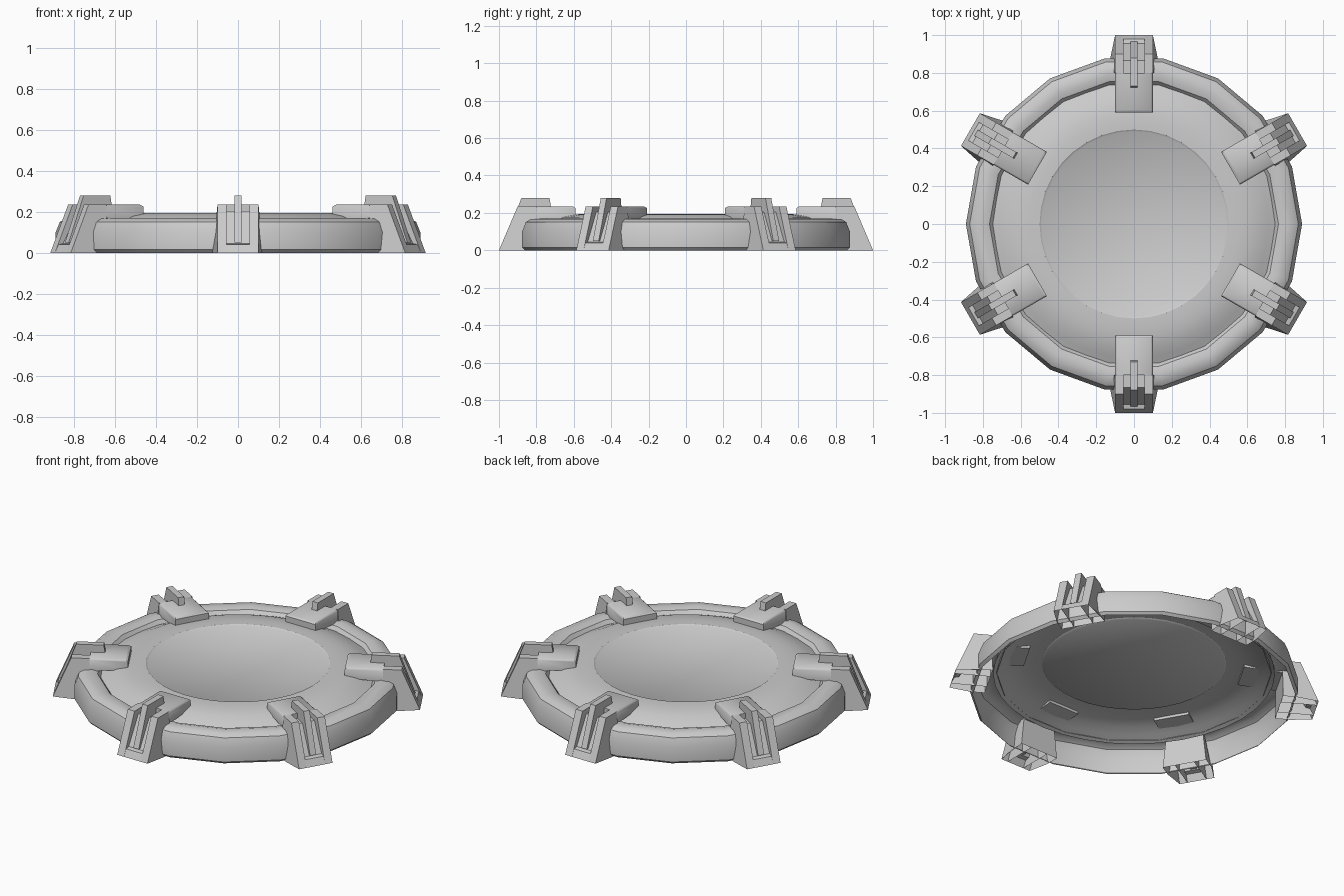
import bpy, bmesh, math
from mathutils import Matrix

cube = bpy.data.objects.get("Cube")
if cube:
    bpy.data.objects.remove(cube, do_unlink=True)

grey = bpy.data.materials.new("light_grey")
grey.use_nodes = True
COLOUR = (0.6, 0.6, 0.6, 1)
grey.diffuse_color = COLOUR
grey.node_tree.nodes["Principled BSDF"].inputs["Base Color"].default_value = COLOUR


def finish(bm, name, angle):
    mesh = bpy.data.meshes.new(name)
    bm.to_mesh(mesh)
    bm.free()
    mesh.materials.append(grey)
    obj = bpy.data.objects.new(name, mesh)
    bpy.context.collection.objects.link(obj)
    bpy.ops.object.select_all(action='DESELECT')
    obj.select_set(True)
    bpy.context.view_layer.objects.active = obj
    bpy.ops.object.shade_smooth_by_angle(angle=math.radians(angle))
    return obj


def revolve(name, profile, sides, angle, cap=False):
    """Open shell turned around z from outer to inner (radius, height) points."""
    bm = bmesh.new()
    loops = []
    for r, z in profile:
        turn = [2 * math.pi * i / sides for i in range(sides)]
        loops.append([bm.verts.new((r * math.cos(a), r * math.sin(a), z)) for a in turn])
    for low, high in zip(loops, loops[1:]):
        for i in range(sides):
            j = (i + 1) % sides
            bm.faces.new((low[i], low[j], high[j], high[i]))
    if cap:
        bm.faces.new(loops[-1])
    return finish(bm, name, angle)


def prism(bm, profile, left, right):
    """Closed (y, z) outline stretched between two side functions of (y, z)."""
    a = [bm.verts.new((left(y, z), y, z)) for y, z in profile]
    b = [bm.verts.new((right(y, z), y, z)) for y, z in profile]
    bm.faces.new(a)
    bm.faces.new(b[::-1])
    for i in range(len(a)):
        j = (i + 1) % len(a)
        bm.faces.new((a[j], a[i], b[i], b[j]))


def flank_width(y, z):
    flare = 0.025 * (1 - z / 0.235)
    return 0.1 + flare - (0.025 if y > 0.99 else 0)


# Faceted outer ring, open underneath
revolve("outer_ring", [(0.875, 0), (0.89, 0.015), (0.89, 0.1), (0.87, 0.15),
                       (0.845, 0.166), (0.80, 0.17), (0.765, 0.16),
                       (0.745, 0.135)], 18, 35)

# Raised inner lip
revolve("inner_lip", [(0.765, 0.13), (0.71, 0.155), (0.66, 0.178),
                      (0.60, 0.19), (0.55, 0.195), (0.50, 0.195)], 36, 40)

# Shallow centre disc with a small softened step
revolve("centre_disc", [(0.50, 0.195), (0.49, 0.188)], 36, 60, cap=True)

FLANK = [(1.0, 0), (0.88, 0), (0.8, 0), (0.8, 0.235), (0.9, 0.235)]
CHANNEL = [(1.0, 0), (0.8, 0), (0.8, 0.205), (0.865, 0.205), (0.955, 0.045), (0.98, 0.04)]
FIN = [(0.965, 0.05), (0.88, 0.28), (0.73, 0.28), (0.72, 0.22), (0.85, 0.19), (0.93, 0.05)]
PAD = [(0.59, 0.1), (0.68, 0.1), (0.8, 0.1)]

for k in range(6):
    spin = Matrix.Rotation(math.radians(60 * k), 4, 'Z')

    # Leg: two flanks around a recessed channel
    bm = bmesh.new()
    for s in (1, -1):
        prism(bm, FLANK, lambda y, z: s * 0.055, lambda y, z: s * flank_width(y, z))
    prism(bm, CHANNEL, lambda y, z: -0.055, lambda y, z: 0.055)
    bmesh.ops.recalc_face_normals(bm, faces=bm.faces)
    under = [f for f in bm.faces if all(v.co.z < 0.001 for v in f.verts)]
    bmesh.ops.delete(bm, geom=under, context='FACES')
    bm.transform(spin)
    finish(bm, f"leg_{k + 1}", 25)

    # Upright fin in the channel
    bm = bmesh.new()
    prism(bm, FIN, lambda y, z: -0.018, lambda y, z: 0.018)
    bmesh.ops.recalc_face_normals(bm, faces=bm.faces)
    bm.transform(spin)
    finish(bm, f"leg_fin_{k + 1}", 25)

    # Clamp pad reaching over the lip, with softened inner end
    bm = bmesh.new()
    pad = [(0.59, 0.175), (0.59, 0.225), (0.605, 0.235), (0.8, 0.235), (0.8, 0.16)]
    prism(bm, pad, lambda y, z: -0.1, lambda y, z: 0.1)
    bmesh.ops.recalc_face_normals(bm, faces=bm.faces)
    rim = [e for e in bm.edges if all(v.co.z > 0.23 for v in e.verts)
           and abs(e.verts[0].co.x - e.verts[1].co.x) < 0.01]
    bmesh.ops.bevel(bm, geom=rim, offset=0.01, segments=1, affect='EDGES')
    bm.transform(spin)
    finish(bm, f"clamp_pad_{k + 1}", 50)
